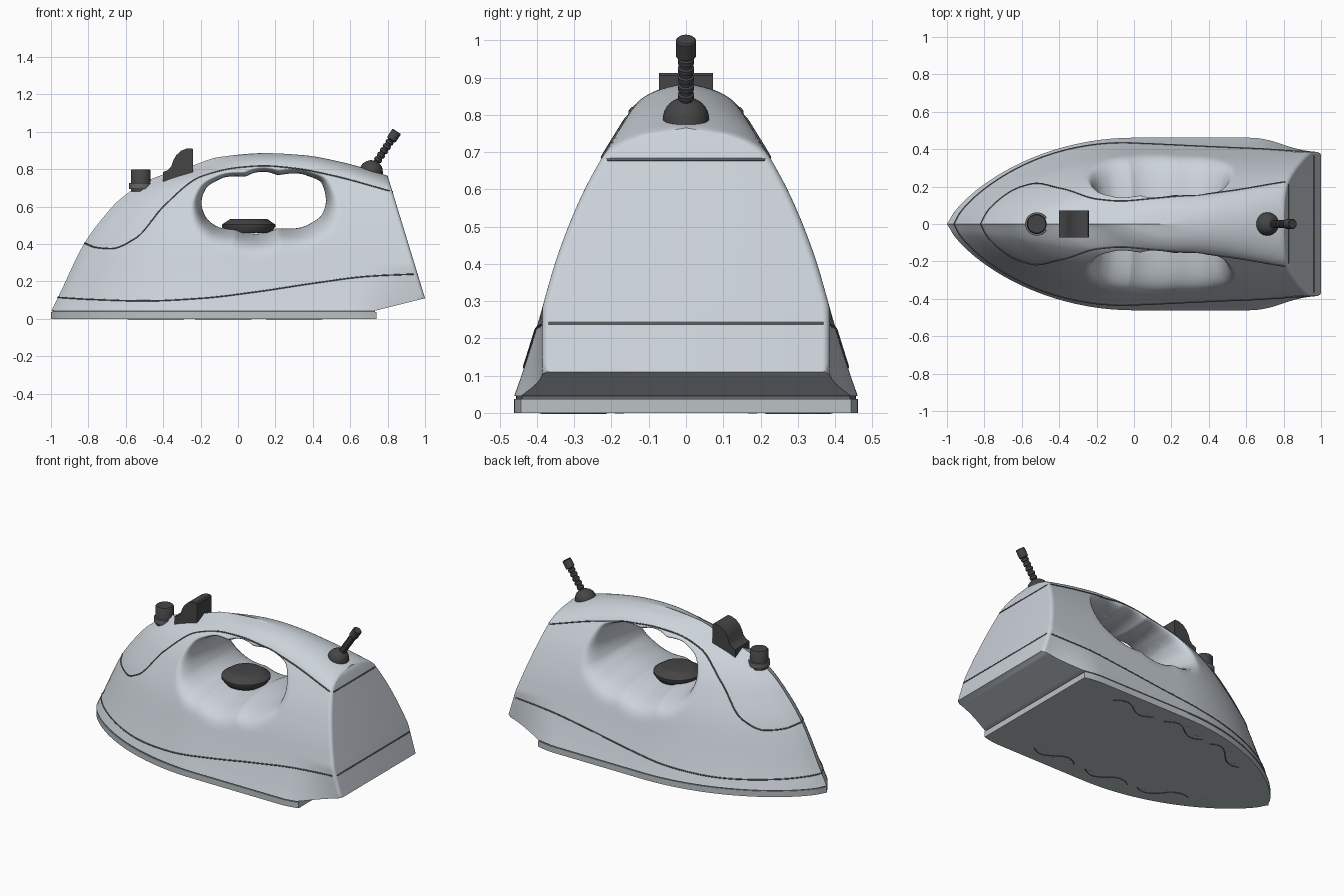
import bpy, bmesh, math
from mathutils import Vector, kdtree

if "Cube" in bpy.data.objects:
    bpy.data.objects.remove(bpy.data.objects["Cube"])

def material(name, rgb):
    m = bpy.data.materials.new(name)
    m.diffuse_color = (*rgb, 1)
    m.use_nodes = True
    m.node_tree.nodes["Principled BSDF"].inputs["Base Color"].default_value = m.diffuse_color
    return m

SHELL = material("pale blue grey", (0.60, 0.65, 0.70))
SOLE = material("steel grey", (0.50, 0.54, 0.56))
DARK = material("charcoal", (0.06, 0.06, 0.062))
SEAM = material("seam grey", (0.13, 0.14, 0.15))

def curve(pts, x):
    """Smooth interpolation through (x, value) points without overshoot."""
    if x <= pts[0][0]: return pts[0][1]
    if x >= pts[-1][0]: return pts[-1][1]
    s = [(b[1] - a[1]) / (b[0] - a[0]) for a, b in zip(pts, pts[1:])]
    i = next(k for k in range(len(s)) if x <= pts[k + 1][0])
    def tan(k):
        if k == 0: return s[0]
        if k == len(s): return s[-1]
        p, q = s[k - 1], s[k]
        return 2 * p * q / (p + q) if p * q > 0 else 0
    h = pts[i + 1][0] - pts[i][0]
    t = (x - pts[i][0]) / h
    return ((2*t**3 - 3*t*t + 1) * pts[i][1] + (t**3 - 2*t*t + t) * h * tan(i)
            + (3*t*t - 2*t**3) * pts[i + 1][1] + (t**3 - t*t) * h * tan(i + 1))

def finish(name, bm, mat, angle=40):
    bmesh.ops.remove_doubles(bm, verts=bm.verts, dist=0.0004)
    bmesh.ops.recalc_face_normals(bm, faces=bm.faces)
    me = bpy.data.meshes.new(name)
    bm.to_mesh(me)
    bm.free()
    me.materials.append(mat)
    me.shade_smooth()
    me.set_sharp_from_angle(angle=math.radians(angle))
    ob = bpy.data.objects.new(name, me)
    bpy.context.collection.objects.link(ob)
    return ob

def lathe(name, profile, origin, mat, axis=(0, 0, 1), n=40):
    """Turn (radius, height) points about an axis."""
    bm = bmesh.new()
    rot = Vector((0, 0, 1)).rotation_difference(Vector(axis))
    rings = [[bm.verts.new(Vector(origin) + rot @ Vector((r * math.cos(2*math.pi*i/n),
              r * math.sin(2*math.pi*i/n), h))) for i in range(n)] for r, h in profile]
    for a, b in zip(rings, rings[1:]):
        for i in range(n):
            bm.faces.new((a[i], a[(i+1) % n], b[(i+1) % n], b[i]))
    bm.faces.new(rings[0])
    bm.faces.new(rings[-1])
    return finish(name, bm, mat)

def prism(name, pts, offset, mat):
    bm = bmesh.new()
    f = bm.faces.new([bm.verts.new(p) for p in pts])
    ext = bmesh.ops.extrude_face_region(bm, geom=[f])
    bmesh.ops.translate(bm, vec=offset, verts=[v for v in ext["geom"] if isinstance(v, bmesh.types.BMVert)])
    return finish(name, bm, mat, 35)

def tube(name, pts, radius, mat, closed=False):
    cu = bpy.data.curves.new(name, 'CURVE')
    cu.dimensions = '3D'
    cu.bevel_depth, cu.bevel_resolution = radius, 1
    sp = cu.splines.new('POLY')
    sp.points.add(len(pts) - 1)
    for p, q in zip(sp.points, pts):
        p.co = (*q, 1)
    sp.use_cyclic_u = closed
    cu.materials.append(mat)
    bpy.context.collection.objects.link(bpy.data.objects.new(name, cu))

# Shell shape: side silhouette, width by height, handle opening
TOP = [(-1, .04), (-.96, .12), (-.82, .406), (-.71, .555), (-.63, .64), (-.47, .745), (-.255, .815),
       (-.1, .865), (.14, .886), (.35, .875), (.545, .84), (.8, .765), (1, .69)]
NOSE = [(z, x) for x, z in TOP[:9]]
WIDTH = [(.04, .463), (.1, .442), (.24, .398), (.4, .352), (.5, .316), (.6, .272), (.7, .217),
         (.76, .18), (.81, .15), (.9, .105)]
HOLE = [(-.195, .62), (-.175, .69), (-.10, .745), (.05, .765), (.2, .772), (.37, .765), (.45, .72),
        (.47, .64), (.45, .56), (.39, .512), (.2, .48), (0, .478), (-.12, .498), (-.175, .55)]
C = (.13, .62)
polar = sorted((math.atan2(z - C[1], x - C[0]), math.hypot(x - C[0], z - C[1])) for x, z in HOLE)
polar = ([(a - 2*math.pi, r) for a, r in polar[-3:]] + polar + [(a + 2*math.pi, r) for a, r in polar[:3]])

def hole_point(a):
    r = curve(polar, a)
    return C[0] + r * math.cos(a), C[1] + r * math.sin(a)

tree = kdtree.KDTree(720)
for i in range(720):
    x, z = hole_point(-math.pi + 2 * math.pi * i / 720)
    tree.insert((x, 0, z), i)
tree.balance()

def back_x(z):
    return .8 + .2 * (.765 - z) / .655

def half_width(x, z, recess=True):
    w = curve(WIDTH, z)
    u = min(1, max(0, (x - curve(NOSE, z)) / (.25 + .75 * w / .463)))
    t = min(1, max(0, (x - .62) / .38))
    y = w + (min(w, .385) - w) * t * t * (3 - 2 * t)        # rear taper
    y *= (1 - (1 - u) ** 2) ** .75                          # pointed nose
    k = min(1, max(0, (z - curve(TOP, x) + .08) / .08))
    y *= (1 - k ** 2.5) ** .5                               # rounded top
    d = max(0, back_x(z) - x)
    if d < .02 and z > .1:                                  # rounded back edge
        y -= .02 * (1 - math.sqrt(1 - (1 - d / .02) ** 2))
    if recess:                                              # hand recess
        D = tree.find((x, 0, z))[2]
        g = .3 * math.sqrt(1 - (1 - min(1, D / .12)) ** 2) + 1.2 * D
        h = max(.1 - abs(y - g), 0) / .1
        y = min(y, g) - h * h * .025
    return max(0, y)

def line(a, b, n):
    return [(a[0] + (b[0] - a[0]) * i / n, a[1] + (b[1] - a[1]) * i / n) for i in range(n)]

# Body shell: rings running from the handle opening out to the silhouette
edge = [(-1 + 1.8 * (i / 130) ** 1.3, 0) for i in range(130)]
edge = [(x, max(.045, curve(TOP, x))) for x, _ in edge]
edge += line((.8, .765), (1, .11), 40) + line((1, .11), (.74, .045), 12) + line((.74, .045), (-1, .045), 80)
N = 44
bm = bmesh.new()
sides = []
for sgn in (1, -1):
    grid = []
    for ex, ez in edge:
        hx, hz = hole_point(math.atan2(ez - C[1], ex - C[0]))
        col = []
        for j in range(N + 1):
            s = .5 - .5 * math.cos(math.pi * j / N)
            x, z = hx + (ex - hx) * s, hz + (ez - hz) * s
            y = 0 if j == 0 else half_width(x, z)
            col.append(bm.verts.new((x, sgn * y, z)))
        grid.append(col)
    sides.append(grid)
    for i in range(len(edge)):
        a, b = grid[i - 1], grid[i]
        for j in range(N):
            bm.faces.new((a[j], a[j+1], b[j+1], b[j]))
for i in range(len(edge)):       # back panel and underside
    p, q = sides
    bm.faces.new((p[i-1][N], p[i][N], q[i][N], q[i-1][N]))
finish("body_shell", bm, SHELL)

# Seam lines round the shell
def seam(name, pts):
    x0, x1 = pts[0][0], back_x(pts[-1][1])
    path = [(x0, 0, pts[0][1])]
    for i in range(1, 121):
        x = x0 + (x1 - x0) * (i / 120) ** 1.5
        z = curve(pts, x)
        path.append((x, half_width(x, z), z))
    tube(name, path + [(x, -y, z) for x, y, z in path[:0:-1]], .004, SEAM, True)

seam("lower_seam", [(-.963, .115), (-.8, .105), (-.5, .096), (-.2, .11), (.1, .145), (.4, .19), (.7, .228), (.96, .24)])
seam("handle_seam", [(-.82, .405), (-.76, .382), (-.68, .376), (-.55, .43), (-.39, .61), (-.2, .76), (.01, .81),
                     (.14, .818), (.3, .805), (.49, .77), (.826, .68)])

# Soleplate with a thin recessed gap above it
def plan(inset, z):
    half = [(-1 + inset + (1.74 - 2 * inset) * (i / 60) ** 1.6, 0) for i in range(61)]
    half = [(x, max(0, half_width(x, .045, False) - inset * .7)) for x, _ in half]
    return [(x, y, z) for x, y in half] + [(x, -y, z) for x, y in half[:0:-1]]

prism("soleplate", plan(0, 0), (0, 0, .037), SOLE)
prism("sole_gap", plan(.008, .034), (0, 0, .014), SEAM)

# Steam vents and swirl lines under the soleplate
def vent_point(x, side, off=0):
    return (x, side * (half_width(x, .045, False) - .11 + off), -.0005)

for side in (1, -1):
    for cx in (.3, -.08, -.44):
        tube("vent_swirl", [vent_point(cx + .15 * s / 8, side, .035 * math.sin(math.pi * s / 8))
                            for s in range(-8, 9)], .003, SEAM)
        for dx, off in ((-.1, -.01), (0, .03), (.1, .01)):
            lathe("steam_vent", [(.012, 0), (.012, .003)], vent_point(cx + dx, side, off)[:2] + (-.002,), SHELL, n=12)
    lathe("steam_vent", [(.012, 0), (.012, .003)], vent_point(-.68, side)[:2] + (-.002,), SHELL, n=12)

# Water button, steam lever, temperature dial
lathe("button_collar", [(.062, 0), (.062, .03)], (-.52, 0, .695), SEAM)
lathe("water_button", [(.053, 0), (.053, .112), (.048, .118)], (-.52, 0, .68), DARK)
lever = [(-.24, .70), (-.24, .905), (-.247, .912), (-.275, .91), (-.305, .898), (-.33, .875), (-.347, .845),
         (-.357, .815), (-.375, .795), (-.40, .785), (-.40, .70)]
prism("steam_lever", [(x, -.072, z) for x, z in lever], (0, .144, 0), DARK)
lathe("temperature_dial", [(.12, -.02), (.143, .012), (.143, .024), (.10, .053), (.09, .055)], (.057, 0, .48), DARK, n=48)

# Cord socket, ribbed cord guard and cord end
lathe("cord_socket", [(.062, -.03)] + [(.062 * math.cos(a * math.pi / 16), .058 * math.sin(a * math.pi / 16))
      for a in range(8)] + [(.004, .058)], (.712, 0, .79), DARK)
axis = Vector((.55, 0, .835)).normalized()
ribs = [(.018, 0)]
for i in range(7):
    h = .035 + i * .028
    ribs += [(.017, h), (.022, h + .003), (.022, h + .016), (.017, h + .019)]
lathe("cord_guard", ribs + [(.017, .25)], (.694, 0, .767), DARK, axis, 20)
lathe("cord_end", [(.02, .225), (.027, .23), (.027, .278), (.023, .282)], (.694, 0, .767), DARK, axis, 24)
